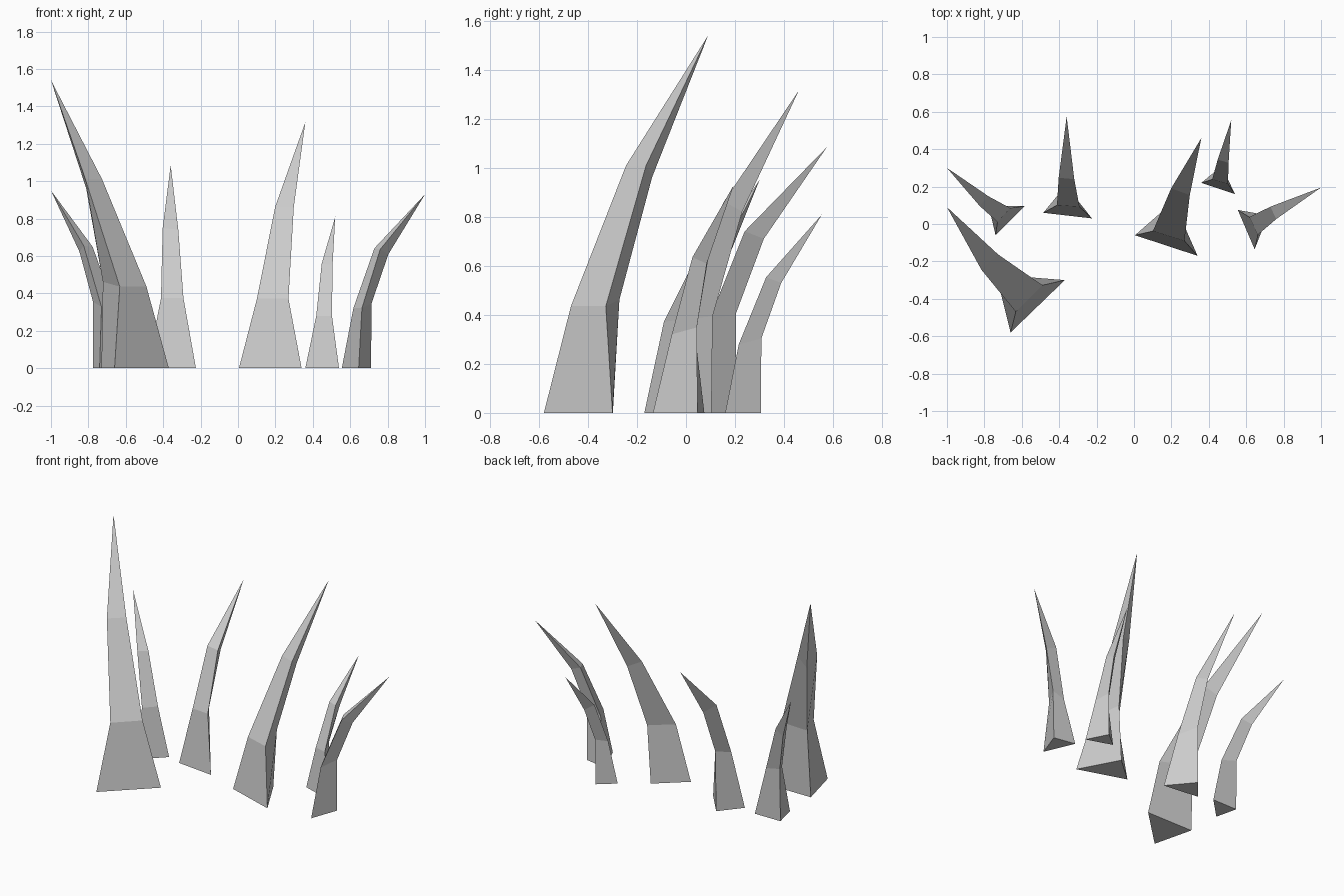
import bpy
import bmesh
from mathutils import Vector

cube = bpy.data.objects.get("Cube")
if cube:
    bpy.data.objects.remove(cube, do_unlink=True)

# Single stone grey
grey = bpy.data.materials.new("stone_grey")
grey.use_nodes = True
grey.diffuse_color = (0.6, 0.6, 0.6, 1)
grey.node_tree.nodes["Principled BSDF"].inputs["Base Color"].default_value = (0.6, 0.6, 0.6, 1)

# Triangular rings: (across / base width, lean / height, z / height)
# in the order front left, front right, back
TALL = [
    [(-.5, 0, 0), (.5, 0, 0), (-.14, .163, 0)],
    [(-.26, .039, .283), (.24, .041, .283), (-.08, .172, .3)],
    [(-.2, .227, .656), (.1, .225, .656), (-.01, .275, .625)],
]
SHORT = [
    [(-.5, 0, 0), (.5, 0, 0), (-.12, .142, 0)],
    [(-.24, .045, .345), (.22, .05, .345), (-.1, .145, .375)],
    [(-.27, .18, .69), (.05, .182, .683), (-.11, .25, .655)],
]


def spike(name, rings, left, right, tip):
    """Bent three-sided spike standing on the edge left-right and ending at tip."""
    left, right = Vector((*left, 0)), Vector((*right, 0))
    mid, across = (left + right) / 2, right - left
    lean = Vector((-across.y, across.x, 0)).normalized()
    height = tip[2]
    bm = bmesh.new()
    loops = [[bm.verts.new(mid + across * u + lean * n * height + Vector((0, 0, z * height)))
              for u, n, z in ring] for ring in rings]
    apex = bm.verts.new(tip)
    bm.faces.new(reversed(loops[0]))
    for low, high in zip(loops, loops[1:]):
        for i in range(3):
            j = (i + 1) % 3
            bm.faces.new((low[i], low[j], high[j], high[i]))
    for i in range(3):
        bm.faces.new((loops[-1][i], loops[-1][(i + 1) % 3], apex))
    bmesh.ops.recalc_face_normals(bm, faces=bm.faces)
    mesh = bpy.data.meshes.new(name)
    bm.to_mesh(mesh)
    bm.free()
    mesh.materials.append(grey)
    bpy.context.collection.objects.link(bpy.data.objects.new(name, mesh))


# Ring of spikes
spike("front_right_spike", TALL, (-.66, -.58), (-.37, -.3), (-1, .09, 1.54))
spike("centre_left_spike", TALL, (.005, -.06), (.34, -.17), (.36, .46, 1.315))
spike("back_right_spike", SHORT, (-.74, -.06), (-.585, .095), (-1, .3, .95))
spike("back_centre_spike", SHORT, (-.485, .06), (-.225, .03), (-.36, .575, 1.085))
spike("back_left_spike", SHORT, (.36, .22), (.54, .16), (.52, .555, .81))
spike("side_left_spike", SHORT, (.555, .075), (.645, -.135), (1, .195, .93))
